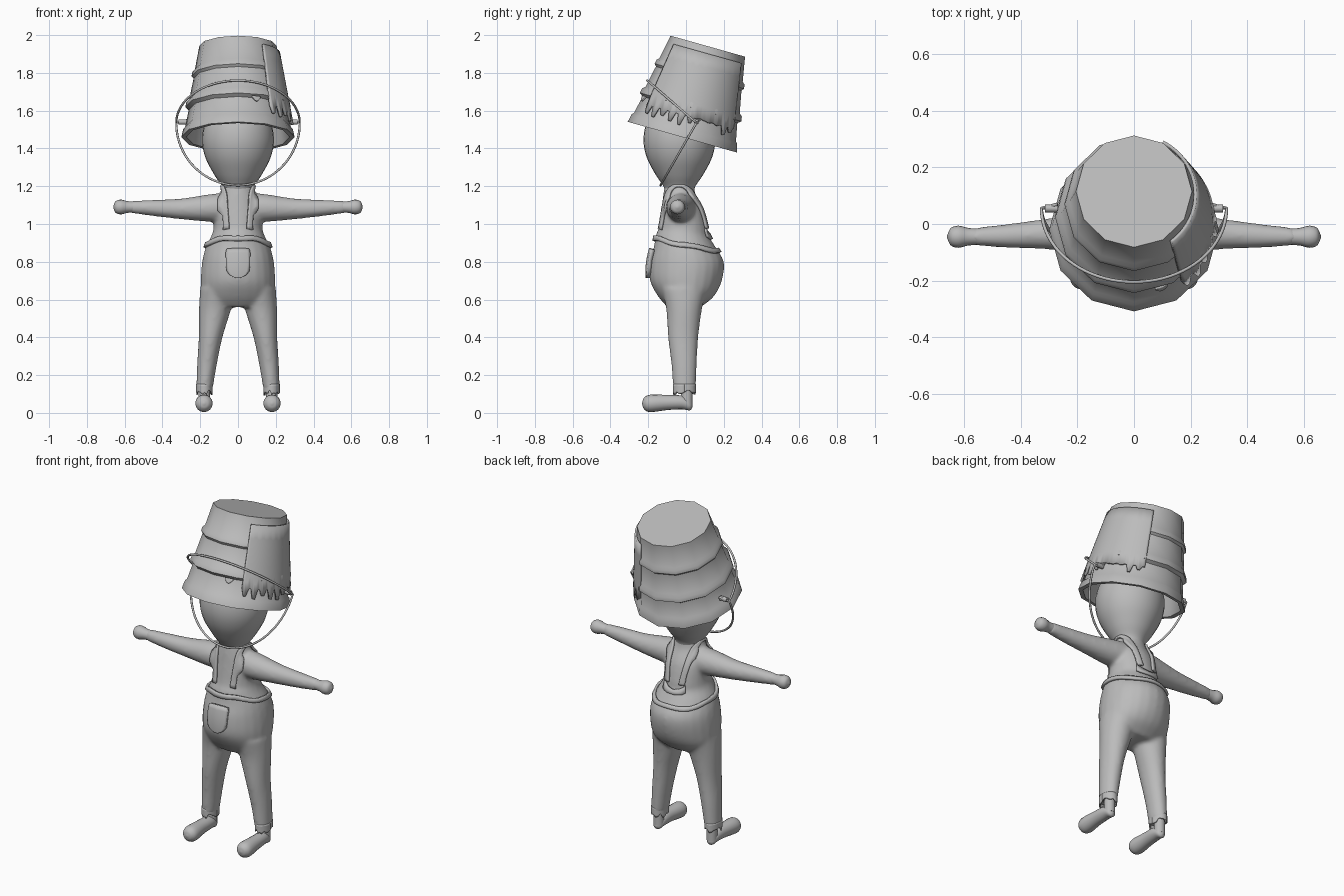
import bpy, bmesh, math, random
from mathutils import Matrix, Vector

random.seed(4)
if "Cube" in bpy.data.objects:
    bpy.data.objects.remove(bpy.data.objects["Cube"])

GREY = (0.5, 0.5, 0.5, 1)
mat = bpy.data.materials.new("plain grey")
mat.use_nodes = True
mat.diffuse_color = GREY
mat.node_tree.nodes["Principled BSDF"].inputs["Base Color"].default_value = GREY


def finish(name, bm, angle=60, matrix=None):
    bmesh.ops.recalc_face_normals(bm, faces=bm.faces)
    me = bpy.data.meshes.new(name)
    bm.to_mesh(me)
    bm.free()
    me.materials.append(mat)
    ob = bpy.data.objects.new(name, me)
    bpy.context.collection.objects.link(ob)
    if matrix:
        ob.matrix_world = matrix
    bpy.ops.object.select_all(action="DESELECT")
    ob.select_set(True)
    bpy.context.view_layer.objects.active = ob
    bpy.ops.object.shade_smooth_by_angle(angle=math.radians(angle))
    return ob


def loft(bm, stations, axis="Z", seg=24, cap=True):
    """Skin elliptical rings: each station is (x, y, z, radius u, radius v)."""
    u, v = {"X": ((0, 1, 0), (0, 0, 1)), "Y": ((1, 0, 0), (0, 0, 1)),
            "Z": ((1, 0, 0), (0, 1, 0))}[axis]
    rings = []
    for x, y, z, a, b in stations:
        rings.append([bm.verts.new(Vector((x, y, z)) + Vector(u) * a * math.cos(t) + Vector(v) * b * math.sin(t))
                      for t in (2 * math.pi * i / seg for i in range(seg))])
    for r, s in zip(rings, rings[1:]):
        for i in range(seg):
            j = (i + 1) % seg
            bm.faces.new((r[i], r[j], s[j], s[i]))
    if cap:
        bm.faces.new(rings[0])
        bm.faces.new(rings[-1])
    return rings


def grid(bm, rows, closed=False):
    rows = [[bm.verts.new(p) for p in r] for r in rows]
    for r, s in zip(rows, rows[1:] + (rows[:1] if closed else [])):
        for i in range(len(r) - 1):
            bm.faces.new((r[i], r[i + 1], s[i + 1], s[i]))


def smooth_path(pts, steps=6):
    """Catmull-Rom interpolation through the points."""
    p = [Vector(q) for q in pts]
    p = [2 * p[0] - p[1]] + p + [2 * p[-1] - p[-2]]
    out = []
    for a, b, c, d in zip(p, p[1:], p[2:], p[3:]):
        for k in range(steps):
            t = k / steps
            out.append(0.5 * (2 * b + (c - a) * t + (2 * a - 5 * b + 4 * c - d) * t * t
                              + (3 * b - a - 3 * c + d) * t ** 3))
    return out + [p[-2]]


def profile(stations):
    return [tuple(s) for s in smooth_path([Vector(s) for s in stations], 5)]


def fit(ob, offset, thick):
    """Wrap a flat piece onto the clothing and thicken it."""
    w = ob.modifiers.new("wrap", "SHRINKWRAP")
    w.target, w.offset, w.wrap_mode = body, offset, "ABOVE_SURFACE"
    s = ob.modifiers.new("thickness", "SOLIDIFY")
    s.thickness, s.offset = thick, 0


# Trunk, trouser legs and arms, fused into one soft skin
bm = bmesh.new()
trunk = [(1.22, .075, -.11, .04), (1.16, .095, -.12, .05), (1.08, .125, -.13, .09), (.98, .13, -.145, .115),
         (.94, .14, -.16, .12), (.88, .17, -.17, .155), (.80, .19, -.19, .2), (.70, .197, -.19, .19),
         (.62, .19, -.15, .15), (.56, .15, -.10, .08)]
loft(bm, profile([(0, (f + k) / 2, z, w, (k - f) / 2) for z, w, f, k in trunk]))
for s in (-1, 1):
    loft(bm, profile([(s * .11, -.01, .66, .09, .12), (s * .122, -.01, .55, .085, .095),
                      (s * .145, -.015, .4, .063, .08), (s * .165, -.01, .25, .052, .067),
                      (s * .178, -.008, .12, .043, .06)]))
    loft(bm, profile([(s * .04, -.02, 1.085, .075, .075), (s * .13, -.03, 1.085, .075, .075),
                      (s * .3, -.035, 1.08, .055, .055), (s * .45, -.042, 1.085, .042, .043),
                      (s * .57, -.045, 1.09, .031, .032)]), "X")
body = finish("overalls_body", bm)
m = body.modifiers.new("fuse", "REMESH")
m.mode, m.voxel_size, m.use_smooth_shade = "VOXEL", .01, True
m = body.modifiers.new("soften", "SMOOTH")
m.factor, m.iterations = .5, 10

# Hands, feet and ankles
for side, s in (("right", -1), ("left", 1)):
    bm = bmesh.new()
    loft(bm, profile([(s * .54, -.045, 1.09, .028, .028), (s * .585, -.045, 1.09, .031, .031),
                      (s * .62, -.045, 1.09, .039, .039), (s * .647, -.045, 1.09, .031, .031),
                      (s * .66, -.045, 1.09, .006, .006)]), "X", 16)
    finish(side + "_hand", bm)
    bm = bmesh.new()
    loft(bm, profile([(s * .18, -.232, .05, .005, .005), (s * .18, -.222, .05, .03, .03),
                      (s * .18, -.19, .05, .046, .046), (s * .18, -.1, .055, .04, .04),
                      (s * .178, -.02, .055, .036, .036), (s * .178, .02, .04, .026, .027),
                      (s * .178, .034, .035, .006, .006)]), "Y", 16)
    loft(bm, [(s * .178, .005, .04, .03, .03), (s * .178, .005, .16, .03, .03)], seg=16)
    finish(side + "_foot", bm)

# Egg-shaped head
bm = bmesh.new()
head = [(1.16, .075), (1.2, .085), (1.26, .125), (1.35, .172), (1.44, .19), (1.53, .175), (1.6, .125), (1.64, .01)]
loft(bm, profile([(0, -.035, z, r, r) for z, r in head]), seg=32)
finish("head", bm)

# Shoulder straps, mirrored, with the rounded lower edge of the back opening
for side, s in (("right", -1), ("left", 1)):
    path = smooth_path([(.075, -.16, .98), (.085, -.15, 1.08), (.083, -.1, 1.17), (.08, -.03, 1.2),
                        (.078, .06, 1.15), (.072, .12, 1.06), (.06, .14, .98)])
    bm = bmesh.new()
    grid(bm, [[(s * (p.x + d), p.y, p.z) for d in (-.022, -.008, .008, .022)] for p in path])
    fit(finish(side + "_strap", bm), .007, .012)
bm = bmesh.new()
grid(bm, [[(.09 * c, .14, z + .03 * c * c) for z in (.92, .935, .95)] for c in (i / 8 - 1 for i in range(17))])
fit(finish("back_opening_edge", bm), .007, .012)

# Gathered waistband
bm = bmesh.new()
grid(bm, [[(.2 * math.cos(t), .2 * math.sin(t) - .01, z - .035 * math.sin(t) + .005 * math.sin(5 * t))
           for z in (.885, .9, .915)] for t in (math.tau * i / 48 for i in range(48))], True)
fit(finish("waistband", bm), .007, .014)

# Front pocket: a shield tapering to a rounded bottom
bm = bmesh.new()
shield = [(.885, .082), (.86, .083), (.82, .081), (.78, .077), (.75, .068), (.73, .052), (.717, .03), (.71, .01)]
grid(bm, [[(w * k / 4, -.24, z) for k in range(-4, 5)] for z, w in shield])
fit(finish("front_pocket", bm), .012, .022)

# Tilted twelve-sided bucket with two ribs, a rim and a hollow inside
tilt = Matrix.Translation((0, -.02, 1.46)) @ Matrix.Rotation(math.radians(-15.7), 4, "X")


def wall(h):
    return .296 - .182 * h


bm = bmesh.new()
outer = [(.50, 0), (.37, 0), (.357, .011), (.335, .011), (.322, -.002), (.205, 0), (.19, .013), (.165, .013),
         (.15, -.008), (.055, -.006), (.045, .002), (0, .004)]
inner = [(0, -.022), (.03, -.026), (.48, -.012)]
loft(bm, [(0, 0, h, wall(h) + d, wall(h) + d) for h, d in outer + inner], seg=12)
finish("bucket", bm, 40, tilt)


def ragged_sheet(name, a0, a1, cols, top, hem, radius, matrix, thick):
    """Curved sheet whose lower edge hangs in uneven points."""
    bm = bmesh.new()
    rows = []
    for i in range(cols + 1):
        t = math.radians(a0 + (a1 - a0) * i / cols)
        low = hem(i)
        hs = [top + (low - top) * k / 5 for k in range(6)]
        rows.append([(radius(h) * math.cos(t), radius(h) * math.sin(t), h) for h in hs])
    grid(bm, rows)
    ob = finish(name, bm, 40, matrix)
    ob.modifiers.new("thickness", "SOLIDIFY").thickness = thick


# Drips of dried paint over one side of the bucket
drips = [random.uniform(.03, .10) for i in range(12)]
ragged_sheet("paint_drips", -53, 62, 44, .462,
             lambda i: .025 + drips[i // 4] if i % 4 in (1, 2) else .115,
             lambda h: wall(h) + .011, tilt, .012)
ragged_sheet("front_drip", -74, -64, 6, .155, lambda i: .148 - .022 * math.sin(math.pi * i / 6),
             lambda h: wall(h) + .006, tilt, .008)

# Frayed trouser cuffs
for side, s in (("right", -1), ("left", 1)):
    fray = [random.uniform(-.03, 0) for i in range(25)]
    fray[-1] = fray[0]
    ragged_sheet(side + "_cuff", 0, 360, 24, .03, lambda i: fray[i], lambda h: .046,
                 Matrix.Translation((s * .178, -.008, .122)) @ Matrix.Diagonal((.95, 1.3, 1, 1)), .007)


def wire(name, pts, r):
    cu = bpy.data.curves.new(name, "CURVE")
    cu.dimensions, cu.bevel_depth, cu.bevel_resolution = "3D", r, 2
    cu.use_fill_caps = True
    sp = cu.splines.new("POLY")
    sp.points.add(len(pts) - 1)
    for q, p in zip(sp.points, pts):
        q.co = (*p, 1)
    cu.materials.append(mat)
    bpy.context.collection.objects.link(bpy.data.objects.new(name, cu))


# Two wire handles, each a half loop from the side lugs, with hooked ends
for name, y, z in (("front_handle", -.205, 1.76), ("chin_handle", -.135, 1.205)):
    loop = []
    for i in range(41):
        t = math.pi * i / 40
        k = math.sin(t)
        loop.append((.327 * math.cos(t), .055 + (y - .055) * k, 1.535 + (z - 1.535) * k))
    wire(name, [(.27, .07, 1.55)] + loop + [(-.27, .07, 1.55)], .006)
for side, s in (("right", -1), ("left", 1)):
    wire(side + "_handle_lug", [(s * .27, .055, 1.54), (s * .315, .055, 1.54)], .014)
